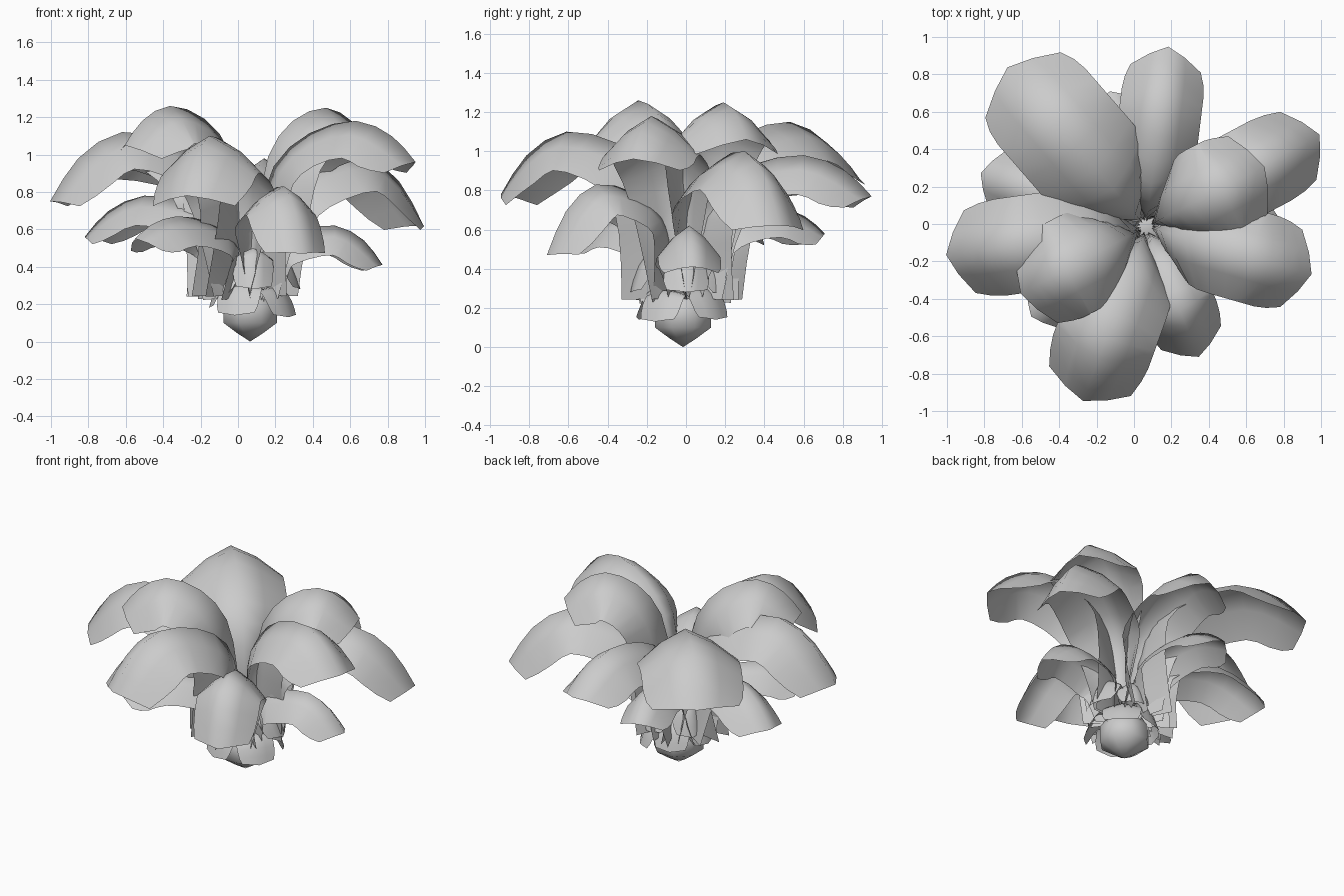
import bpy, bmesh, math
from mathutils import Vector

if "Cube" in bpy.data.objects:
    bpy.data.objects.remove(bpy.data.objects["Cube"])

CX, CY = 0.065, -0.015
mat = bpy.data.materials.new("light grey")
mat.diffuse_color = (0.6, 0.6, 0.6, 1)
mat.use_nodes = True
mat.node_tree.nodes["Principled BSDF"].inputs["Base Color"].default_value = mat.diffuse_color


def finish(name, bm, angle):
    me = bpy.data.meshes.new(name)
    bm.to_mesh(me)
    bm.free()
    me.materials.append(mat)
    ob = bpy.data.objects.new(name, me)
    bpy.context.collection.objects.link(ob)
    bpy.context.view_layer.objects.active = ob
    ob.select_set(True)
    bpy.ops.object.shade_smooth_by_angle(angle=math.radians(angle))
    ob.select_set(False)


def spline(pts, steps):
    """Catmull-Rom samples through the points"""
    p = [2 * pts[0] - pts[1]] + pts + [2 * pts[-1] - pts[-2]]
    out = []
    for i in range(1, len(p) - 2):
        a, b, c, d = p[i - 1:i + 3]
        for k in range(steps):
            t = k / steps
            out.append(0.5 * (2 * b + (c - a) * t + (2 * a - 5 * b + 4 * c - d) * t * t
                              + (3 * b - a - 3 * c + d) * t ** 3))
    return out + [pts[-1]]


def leaf(name, az, reach, top, end, half, lag=0.35, z0=0.25, drop=0.2, base_half=0.1, base_drop=0.25):
    """Arched leaf with a roof-shaped section and a blunt pointed tip"""
    h = top - z0
    spine = spline([Vector(q) for q in (
        (0.03, z0), (0.05, z0 + 0.42 * h), (0.03 + 0.11 * reach, z0 + 0.74 * h),
        (0.36 * reach, z0 + 0.93 * h), (0.64 * reach, top),
        (0.86 * reach, end + 0.62 * (top - end)), (reach, end))], 2)
    n = len(spine) - 1
    a = math.radians(az)
    base_drop -= 0.05 * math.cos(a)
    out, side = Vector((math.cos(a), math.sin(a), 0)), Vector((-math.sin(a), math.cos(a), 0))
    bm = bmesh.new()
    rows = []
    for i, p in enumerate(spine):
        t = (spine[min(i + 1, n)] - spine[max(i - 1, 0)]).normalized()
        f = math.sin(math.pi / 2 * min(1, i / n / 0.48))
        w = base_half + (half - base_half) * f
        d = base_drop + (drop - base_drop) * f
        if i >= n - 1:
            w, d = w * (0.96, 0.86)[i - n + 1], d * (0.85, 0.62)[i - n + 1]
        row = []
        for u in (-1, -0.5, 0, 0.5, 1):
            k = d * abs(u) ** 1.4
            q = p.lerp(spine[i - 1], lag * abs(u)) if i == n else p
            r, z = q.x + t.y * k, q.y - t.x * k
            row.append(bm.verts.new(Vector((CX, CY, z)) + out * r + side * (u * w)))
        rows.append(row)
    for r0, r1 in zip(rows, rows[1:]):
        for j in range(4):
            bm.faces.new((r0[j], r1[j], r1[j + 1], r0[j + 1]))
    finish(name, bm, 120)


# Tall and middle leaves: direction, reach, top, tip height, half width, tip corner setback
for i, row in enumerate([
        (131, 1.13, 1.15, 0.87, 0.31, 0.4), (83, 0.97, 0.98, 0.77, 0.22, 0.4),
        (28, 1.05, 1.00, 0.62, 0.24, 0.3), (27, 0.71, 1.25, 1.06, 0.27, 0),
        (-16, 0.92, 1.18, 0.96, 0.25, 0.3), (-110, 0.99, 1.10, 0.78, 0.27, 0.1),
        (208, 0.76, 1.26, 1.05, 0.27, 0), (188, 1.08, 1.12, 0.75, 0.26, 0.3)]):
    leaf(f"upper_leaf_{i + 1}", *row)

# Low leaves
for i, row in enumerate([
        (-68, 0.75, 0.83, 0.47, 0.2), (162, 0.93, 0.78, 0.56, 0.19),
        (4, 0.71, 0.62, 0.41, 0.16), (105, 0.75, 0.72, 0.58, 0.16),
        (218, 0.78, 0.67, 0.55, 0.16)]):
    leaf(f"lower_leaf_{i + 1}", *row, z0=0.24, drop=0.16, base_half=0.08, base_drop=0.19)

# Short leaf stubs around the bulb: direction, reach, top, end, half width
for i, row in enumerate([
        (-85, 0.27, 0.5, 0.28, 0.11), (5, 0.27, 0.48, 0.28, 0.12), (70, 0.24, 0.45, 0.27, 0.1),
        (145, 0.25, 0.47, 0.27, 0.1), (215, 0.25, 0.43, 0.25, 0.1)]):
    leaf(f"stub_leaf_{i + 1}", *row, z0=0.22, drop=0.07, base_half=0.06, base_drop=0.1)
for i, row in enumerate([
        (-35, 0.25, 0.29, 0.13, 0.12), (45, 0.24, 0.3, 0.14, 0.12), (110, 0.22, 0.33, 0.16, 0.11),
        (180, 0.22, 0.33, 0.18, 0.11), (250, 0.24, 0.31, 0.14, 0.12)]):
    leaf(f"sheath_{i + 1}", *row, z0=0.18, drop=0.03, base_half=0.08, base_drop=0.05)

# Pointed bulb at the foot
bm = bmesh.new()
prev = None
foot = bm.verts.new((CX, CY, 0))
for r, z in ((0.075, 0.045), (0.155, 0.1), (0.155, 0.2), (0.1, 0.28)):
    ring = [bm.verts.new((CX + r * math.cos(math.tau * k / 8 + math.pi / 8),
                          CY + r * math.sin(math.tau * k / 8 + math.pi / 8), z)) for k in range(8)]
    for k in range(8):
        m = (k + 1) % 8
        bm.faces.new((prev[k], prev[m], ring[m], ring[k]) if prev else (foot, ring[m], ring[k]))
    prev = ring
bm.faces.new(prev)
bmesh.ops.recalc_face_normals(bm, faces=bm.faces)
finish("bulb", bm, 60)
